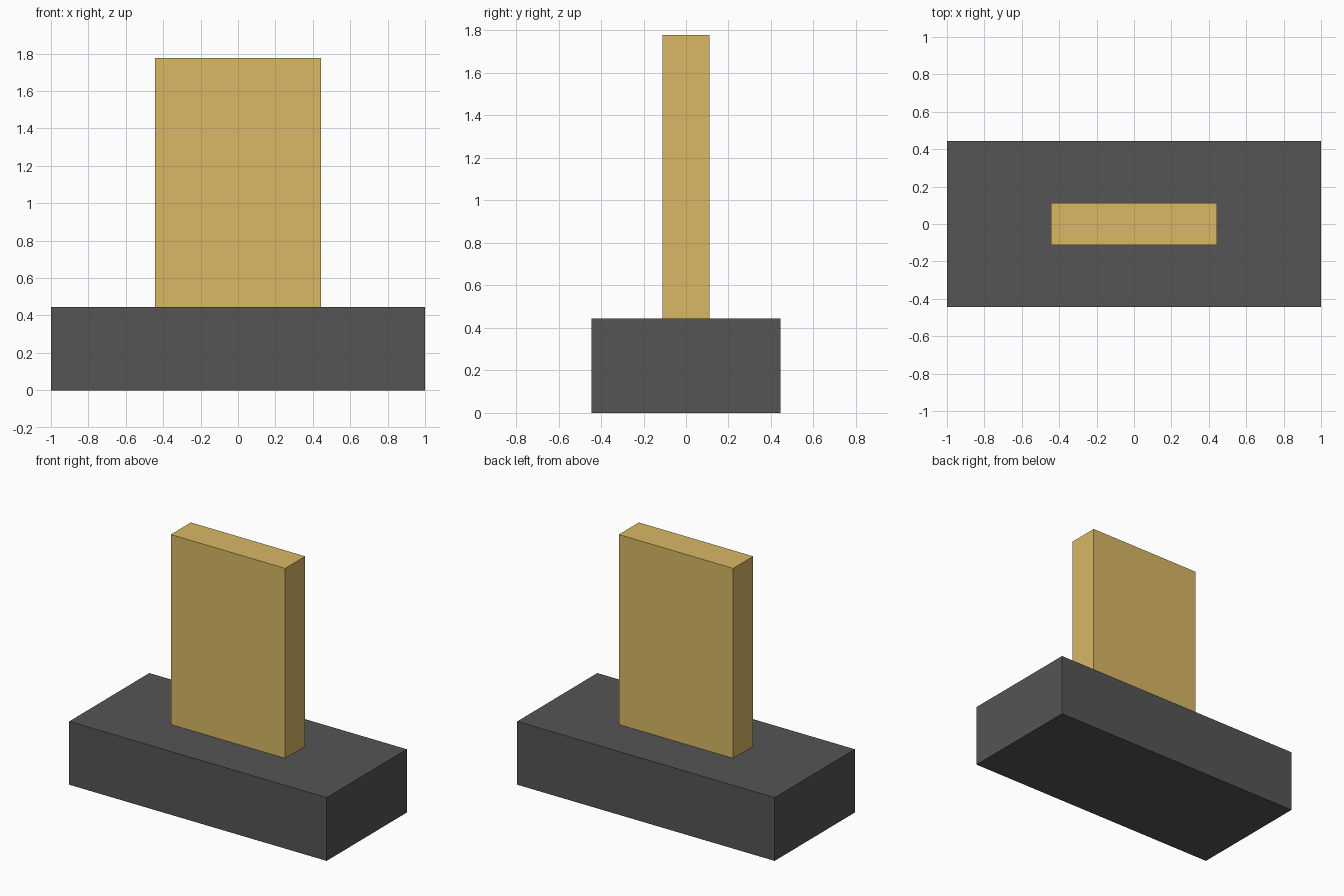
import bpy

if "Cube" in bpy.data.objects:
    bpy.data.objects.remove(bpy.data.objects["Cube"])

U = 2 / 9  # modelling unit: the base is 9 x 4 x 2 units


def material(name, rgb):
    mat = bpy.data.materials.new(name)
    mat.diffuse_color = (*rgb, 1)
    mat.use_nodes = True
    mat.node_tree.nodes["Principled BSDF"].inputs["Base Color"].default_value = mat.diffuse_color
    return mat


def box(name, size, bottom, mat):
    w, d, h = (s * U for s in size)
    bpy.ops.mesh.primitive_cube_add(size=1, location=(0, 0, bottom * U + h / 2))
    ob = bpy.context.object
    ob.name = name
    ob.scale = (w, d, h)
    bpy.ops.object.transform_apply(location=False, rotation=False, scale=True)
    ob.data.materials.append(mat)
    return ob


# Dark plinth
box("base", (9, 4, 2), 0, material("dark_grey", (0.09, 0.09, 0.09)))

# Upright golden slab standing on the plinth
box("upright_slab", (4, 1, 6), 2, material("gold", (0.69, 0.48, 0.13)))
